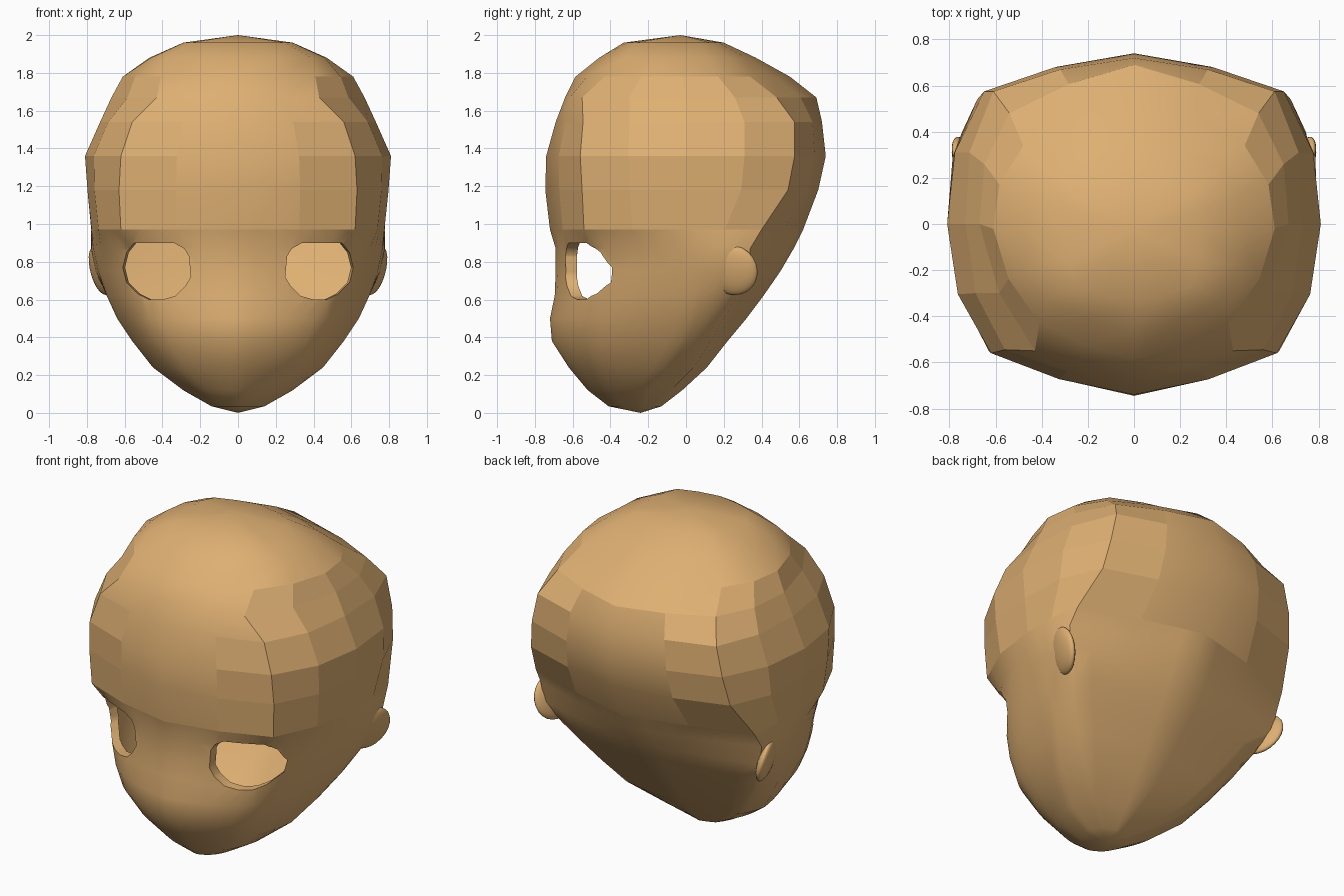
import bpy, bmesh, math
from mathutils import Vector

if "Cube" in bpy.data.objects:
    bpy.data.objects.remove(bpy.data.objects["Cube"])

tan = bpy.data.materials.new("tan")
tan.diffuse_color = (0.73, 0.43, 0.17, 1)
tan.use_nodes = True
tan.node_tree.nodes["Principled BSDF"].inputs["Base Color"].default_value = tan.diffuse_color

# Horizontal sections: z, front y, front corner x y, side x y, back corner x y, back y
FACE = [
    (0.035, -.41, .09, -.36, .14, -.24, .09, -.16, -.13),
    (0.12, -.52, .20, -.43, .29, -.22, .23, -.08, -.02),
    (0.24, -.62, .33, -.48, .45, -.12, .38, .04, .11),
    (0.38, -.71, .42, -.52, .56, -.03, .49, .13, .22),
    (0.50, -.72, .47, -.52, .64, .02, .58, .20, .32),
    (0.62, -.695, .51, -.50, .695, .04, .66, .27, .41),
    (0.75, -.69, .54, -.485, .74, .06, .735, .33, .50),
    (0.87, -.69, .56, -.495, .765, .03, .755, .34, .57),
    (0.97, -.72, .62, -.54, .775, 0, .745, .40, .62)]
SKULL = [
    FACE[-1],
    (1.18, -.745, .63, -.55, .797, 0, .68, .54, .70),
    (1.36, -.74, .62, -.56, .81, 0, .65, .575, .74),
    (1.54, -.69, .56, -.545, .73, 0, .61, .575, .72),
    (1.67, -.64, .43, -.55, .67, 0, .54, .48, .69),
    (1.78, -.585, .41, -.43, .61, -.02, .48, .34, .55),
    (1.88, -.46, .39, -.33, .47, -.02, .38, .24, .37),
    (1.96, -.33, .25, -.27, .29, -.03, .25, .13, .20)]
EYE = [(.26, .83), (.285, .87), (.34, .9), (.43, .9), (.55, .9), (.59, .85), (.61, .77),
       (.59, .69), (.53, .63), (.47, .6), (.4, .6), (.33, .62), (.28, .67), (.25, .72)]
SEAM = FACE[-1][0]


def ring(row, steps):
    """Closed smooth curve through the mirrored section points."""
    z, yf, xc, yc, w, ys, xb, ybc, yb = row
    p = [(0, yf), (xc, yc), (w, ys), (xb, ybc), (0, yb), (-xb, ybc), (-w, ys), (-xc, yc)]
    p = [Vector((x, y, z)) for x, y in p]
    # roundness of the front, side-front, side-back and back stretches
    rounds = (.8, 1, .3, .2) if z < SEAM else (.5, 1, .3, .3) if z == SEAM else (.5, 1, .9, .5)

    def at(i, t):
        a, b, c, d = p[i - 1], p[i], p[(i + 1) % 8], p[(i + 2) % 8]
        curve = 0.5 * (2 * b + (c - a) * t + (2 * a - 5 * b + 4 * c - d) * t * t
                       + (3 * b - a - 3 * c + d) * t ** 3)
        return b.lerp(c, t).lerp(curve, rounds[i if i < 4 else 7 - i])

    def sample(i, t):
        if z != SEAM:
            return at(i, t)
        # the shared seam is straight between half steps so both parts meet
        if t < .5:
            return at(i, 0).lerp(at(i, .5), t * 2)
        return at(i, .5).lerp(at(i, 1), t * 2 - 1)

    return [sample(i, k / steps) for i in range(8) for k in range(steps)]


def finish(bm, name):
    me = bpy.data.meshes.new(name)
    bm.to_mesh(me)
    bm.free()
    ob = bpy.data.objects.new(name, me)
    bpy.context.collection.objects.link(ob)
    me.materials.append(tan)
    return ob


def smooth(ob, deg):
    bpy.ops.object.select_all(action='DESELECT')
    ob.select_set(True)
    bpy.context.view_layer.objects.active = ob
    bpy.ops.object.shade_smooth_by_angle(angle=math.radians(deg))


def loft(name, rows, steps, pole, pole_at_top, cap):
    bm = bmesh.new()
    rings = [[bm.verts.new(v) for v in ring(r, steps)] for r in rows]
    n = len(rings[0])
    for lo, hi in zip(rings, rings[1:]):
        for i in range(n):
            j = (i + 1) % n
            bm.faces.new((lo[i], lo[j], hi[j], hi[i]))
    tip = bm.verts.new(pole)
    end = rings[-1] if pole_at_top else rings[0]
    for i in range(n):
        j = (i + 1) % n
        bm.faces.new((end[i], end[j], tip) if pole_at_top else (end[j], end[i], tip))
    if cap:
        bm.faces.new(rings[-1])
    return finish(bm, name)


# Faceted skull: flat panels on the sides, smooth on the crown
skull = loft("skull", SKULL, 2, (0, -.03, 2.0), True, False)
smooth(skull, 27)
for f in skull.data.polygons:
    f.use_smooth = f.center.z > 1.8 or abs(f.center.x) < 0.4

# Smooth face, closed for cutting the eye openings
face = loft("face", FACE, 6, (0, -.24, 0), False, True)
bm = bmesh.new()
for s in (1, -1):
    near = [bm.verts.new((s * x, -1, z)) for x, z in EYE]
    far = [bm.verts.new((s * x, -.15, z)) for x, z in EYE]
    bm.faces.new(near)
    bm.faces.new(far[::-1])
    for i in range(len(EYE)):
        j = (i + 1) % len(EYE)
        bm.faces.new((near[j], near[i], far[i], far[j]))
bmesh.ops.recalc_face_normals(bm, faces=bm.faces[:])
cutter = finish(bm, "eye_cutter")
cutter.hide_render = True
mod = face.modifiers.new("eyes", 'BOOLEAN')
mod.operation = 'DIFFERENCE'
mod.solver = 'EXACT'
mod.object = cutter
bpy.context.view_layer.objects.active = face
bpy.ops.object.modifier_apply(modifier="eyes")
bpy.data.objects.remove(cutter)

# Remove the tunnel walls and the cap, then turn a short rim inwards
bm = bmesh.new()
bm.from_mesh(face.data)
bm.normal_update()


def inner(f):
    c = f.calc_center_median()
    in_eye = .24 < abs(c.x) < .62 and .59 < c.z < .91 and c.y < -.1
    return f.normal.z > .999 and c.z > .96 or in_eye and (
        abs(f.normal.y) < 1e-3 or abs(f.normal.y) > .999 and c.y > -.2)


bmesh.ops.delete(bm, geom=[f for f in bm.faces if inner(f)], context='FACES')
edges = [e for e in bm.edges if e.is_boundary and all(v.co.z < .93 for v in e.verts)]
new = bmesh.ops.extrude_edge_only(bm, edges=edges)["geom"]
for v in new:
    if isinstance(v, bmesh.types.BMVert):
        v.co.y += 0.06
        v.co.x -= math.copysign(.012, v.co.x) * (1 if abs(v.co.x) > .43 else 0)
bm.to_mesh(face.data)
bm.free()
smooth(face, 40)

# Ears: flattened lobes that flare out at the back and sink into the cheeks in front
for s, side in ((1, "right"), (-1, "left")):
    bpy.ops.mesh.primitive_uv_sphere_add(segments=20, ring_count=12, radius=1,
                                         location=(s * .727, .25, .755),
                                         rotation=(math.radians(-14), s * math.radians(14), s * math.radians(-18)))
    ear = bpy.context.object
    ear.name = side + "_ear"
    ear.scale = (.04, .135, .135)
    ear.data.materials.append(tan)
    smooth(ear, 50)
